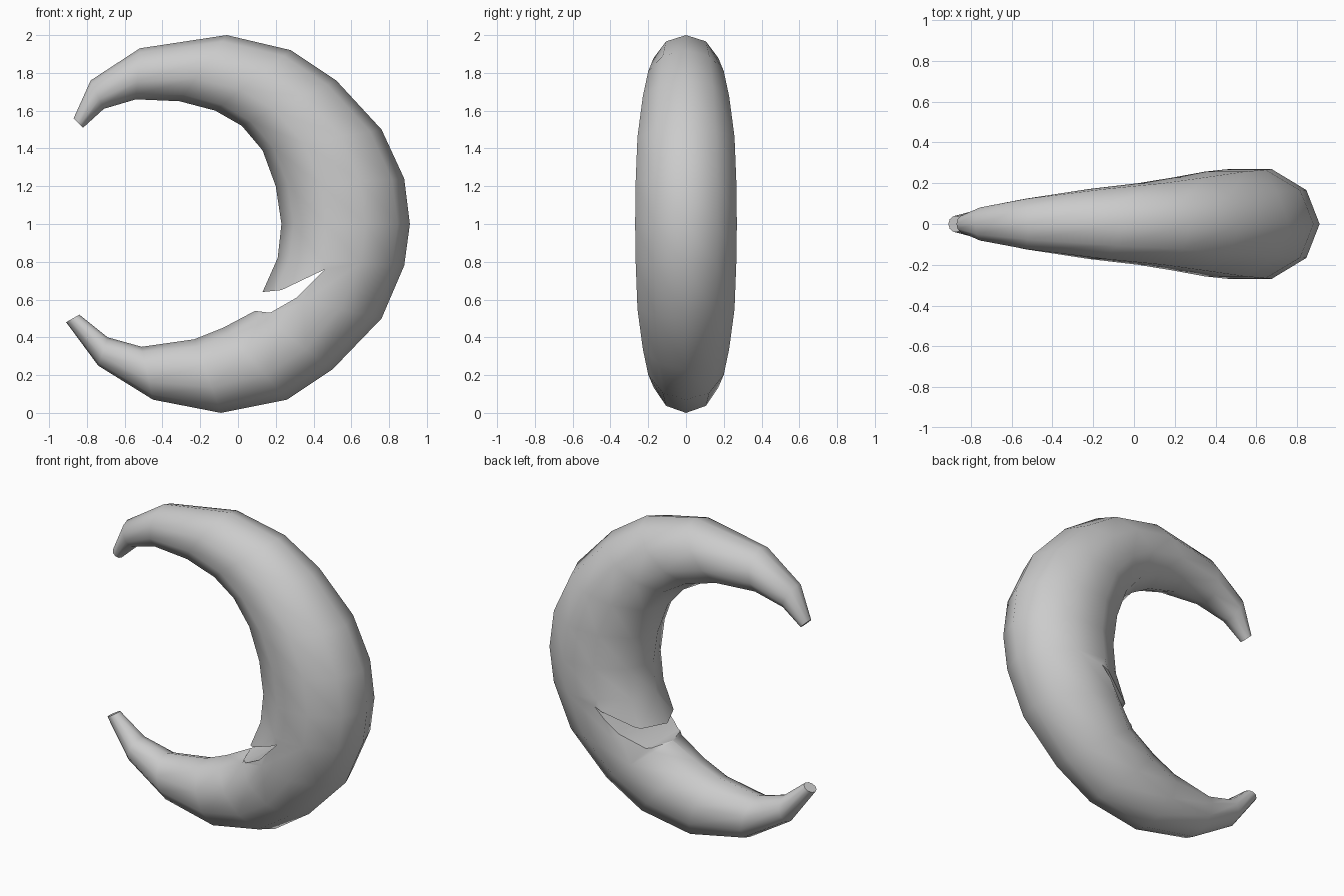
import bpy, bmesh, math
from mathutils import Vector

if "Cube" in bpy.data.objects:
    bpy.data.objects.remove(bpy.data.objects["Cube"])

# Crescent rings: outer x, outer z, inner x, inner z, half thickness in y
RINGS = [
    (-0.87, 1.56, -0.82, 1.51, 0.04), (-0.78, 1.76, -0.71, 1.61, 0.085),
    (-0.52, 1.93, -0.54, 1.66, 0.13), (-0.06, 2.00, -0.31, 1.65, 0.18),
    (0.28, 1.92, -0.12, 1.60, 0.21), (0.52, 1.76, 0.02, 1.52, 0.24),
    (0.76, 1.50, 0.13, 1.39, 0.27), (0.88, 1.24, 0.20, 1.20, 0.28),
    (0.91, 1.00, 0.23, 1.00, 0.283), (0.88, 0.78, 0.21, 0.82, 0.28),
    (0.76, 0.50, 0.13, 0.64, 0.27), (0.50, 0.23, 0.09, 0.54, 0.24),
    (0.26, 0.07, -0.08, 0.45, 0.21), (-0.09, 0.00, -0.23, 0.39, 0.18),
    (-0.45, 0.07, -0.51, 0.35, 0.13), (-0.74, 0.25, -0.69, 0.40, 0.085),
    (-0.91, 0.48, -0.84, 0.52, 0.04)]
SIDES = 10
# Mouth outline in the x-z plane
MOUTH = [(0.46, 0.76), (0.23, 0.65), (0.13, 0.64), (-0.10, 0.635),
         (-0.10, 0.545), (0.09, 0.54), (0.17, 0.53), (0.31, 0.61)]


def loft(name, loops):
    """Skin a list of closed point loops and cap both ends."""
    bm = bmesh.new()
    rows = [[bm.verts.new(p) for p in loop] for loop in loops]
    for a, b in zip(rows, rows[1:]):
        n = len(a)
        for i in range(n):
            j = (i + 1) % n
            bm.faces.new((a[i], a[j], b[j], b[i]))
    bm.faces.new(rows[0])
    bm.faces.new(rows[-1])
    bmesh.ops.recalc_face_normals(bm, faces=bm.faces)
    mesh = bpy.data.meshes.new(name)
    bm.to_mesh(mesh)
    bm.free()
    obj = bpy.data.objects.new(name, mesh)
    bpy.context.collection.objects.link(obj)
    return obj


def ring(ox, oz, ix, iz, w):
    outer, inner = Vector((ox, 0, oz)), Vector((ix, 0, iz))
    mid, half = (outer + inner) / 2, (outer - inner) / 2
    angles = [2 * math.pi * i / SIDES for i in range(SIDES)]
    return [mid + half * math.cos(a) + Vector((0, w * math.sin(a), 0)) for a in angles]


# Crescent body
moon = loft("crescent_moon", [ring(*r) for r in RINGS])

# Mouth notch cut through the inner curve
cutter = loft("mouth_cutter", [[(x, y, z) for x, z in MOUTH] for y in (-0.5, 0.5)])
cutter.hide_render = True
cut = moon.modifiers.new("mouth", 'BOOLEAN')
cut.operation = 'DIFFERENCE'
cut.solver = 'EXACT'
cut.object = cutter
bpy.context.view_layer.objects.active = moon
moon.select_set(True)
bpy.ops.object.modifier_apply(modifier="mouth")
bpy.data.objects.remove(cutter)

# Smooth surface with crisp lips and tips
bpy.ops.object.shade_smooth_by_angle(angle=math.radians(50))
